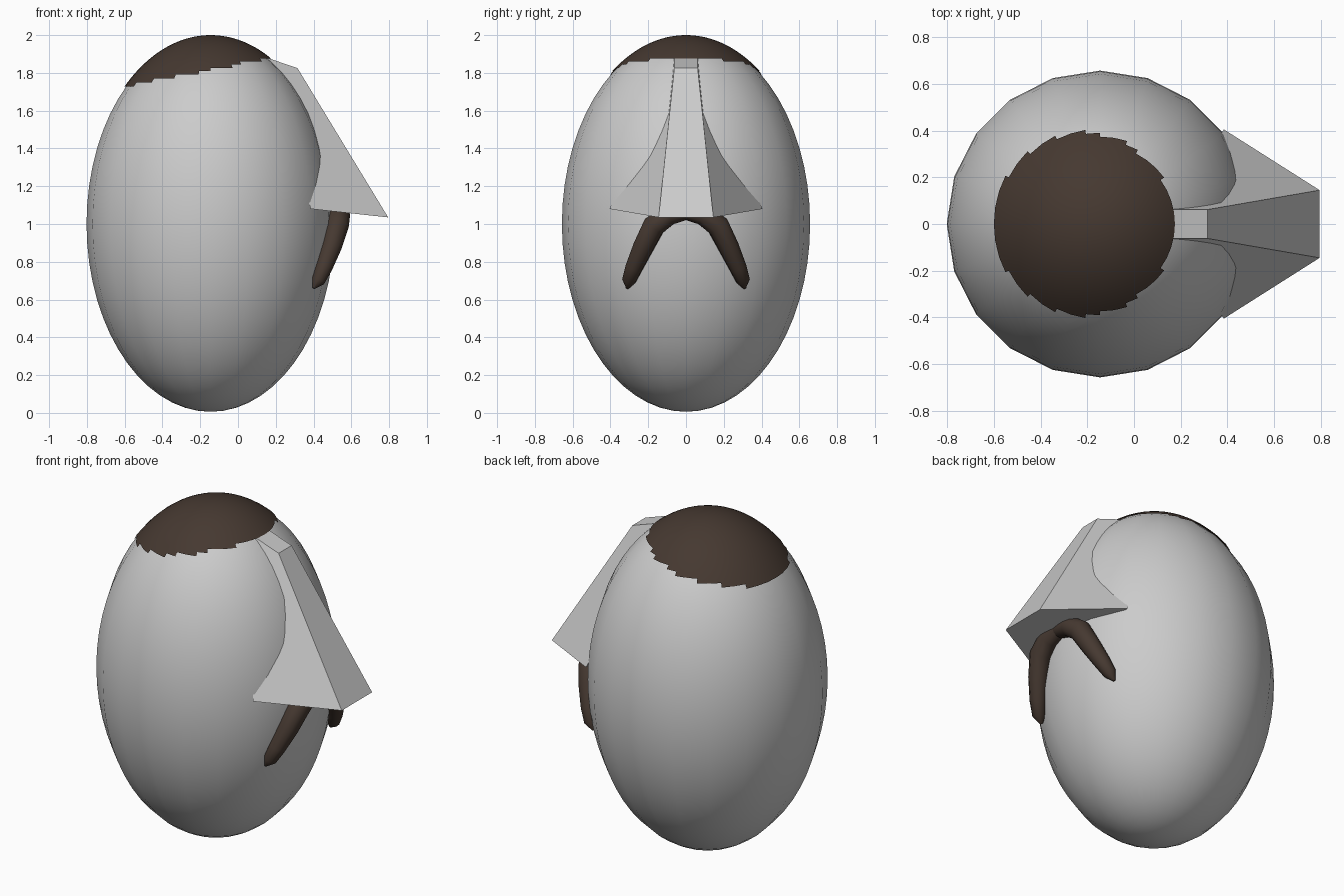
import bpy, bmesh
from mathutils import Vector, Matrix

if "Cube" in bpy.data.objects:
    bpy.data.objects.remove(bpy.data.objects["Cube"])

CX = -0.145
brown = bpy.data.materials.new("brown_hair")
brown.diffuse_color = (0.06, 0.04, 0.03, 1)
brown.use_nodes = True
brown.node_tree.nodes["Principled BSDF"].inputs["Base Color"].default_value = brown.diffuse_color


def finish(name, bm, mat=None, smooth=True):
    bmesh.ops.recalc_face_normals(bm, faces=bm.faces)
    me = bpy.data.meshes.new(name)
    bm.to_mesh(me)
    bm.free()
    ob = bpy.data.objects.new(name, me)
    bpy.context.collection.objects.link(ob)
    for p in me.polygons:
        p.use_smooth = smooth
    if mat:
        me.materials.append(mat)
    return ob


def egg(segments, rings, rxy, rz):
    bm = bmesh.new()
    bmesh.ops.create_uvsphere(bm, u_segments=segments, v_segments=rings, radius=1)
    bmesh.ops.transform(bm, verts=bm.verts, matrix=Matrix.Translation((CX, 0, 1))
                        @ Matrix.Diagonal((rxy, rxy, rz, 1)))
    return bm


# Egg-shaped head
finish("head", egg(20, 30, 0.657, 0.994))

# Hair cap: thin shell over the crown with a stepped, sloping hairline
bm = egg(40, 100, 0.665, 1.0)
low = [f for f in bm.faces
       if (c := f.calc_center_median()).z < 1.73 + 0.2 * (c.x + 0.58)]
bmesh.ops.delete(bm, geom=low, context='FACES')
finish("hair_cap", bm, brown)

# Wedge nose: narrow bridge flaring to a wide base
bm = bmesh.new()
profile = [(0.14, 0.062, 1.885), (0.315, 0.062, 1.825),
           (0.795, 0.145, 1.035), (0.385, 0.405, 1.08)]
left = [bm.verts.new(p) for p in profile]
right = [bm.verts.new((x, -y, z)) for x, y, z in profile]
bm.faces.new(left)
bm.faces.new(right)
for i in range(4):
    j = (i + 1) % 4
    bm.faces.new((left[i], left[j], right[j], right[i]))
finish("nose", bm, smooth=False)

# Moustache: two tapered drooping halves meeting under the nose
path = [(0.535, 0, 1.07, 0.8), (0.535, 0.09, 1.05, 0.95), (0.525, 0.17, 0.99, 1),
        (0.495, 0.225, 0.88, 0.9), (0.455, 0.275, 0.77, 0.75),
        (0.425, 0.302, 0.70, 0.6), (0.40, 0.31, 0.66, 0.12)]
for side, name in ((1, "moustache_left"), (-1, "moustache_right")):
    cu = bpy.data.curves.new(name, 'CURVE')
    cu.dimensions = '3D'
    cu.bevel_depth = 0.062
    cu.bevel_resolution = 3
    cu.use_fill_caps = True
    sp = cu.splines.new('POLY')
    sp.points.add(len(path) - 1)
    for pt, (x, y, z, r) in zip(sp.points, path):
        pt.co = (x, y * side, z, 1)
        pt.radius = r
    sp.use_smooth = True
    cu.materials.append(brown)
    ob = bpy.data.objects.new(name, cu)
    bpy.context.collection.objects.link(ob)
